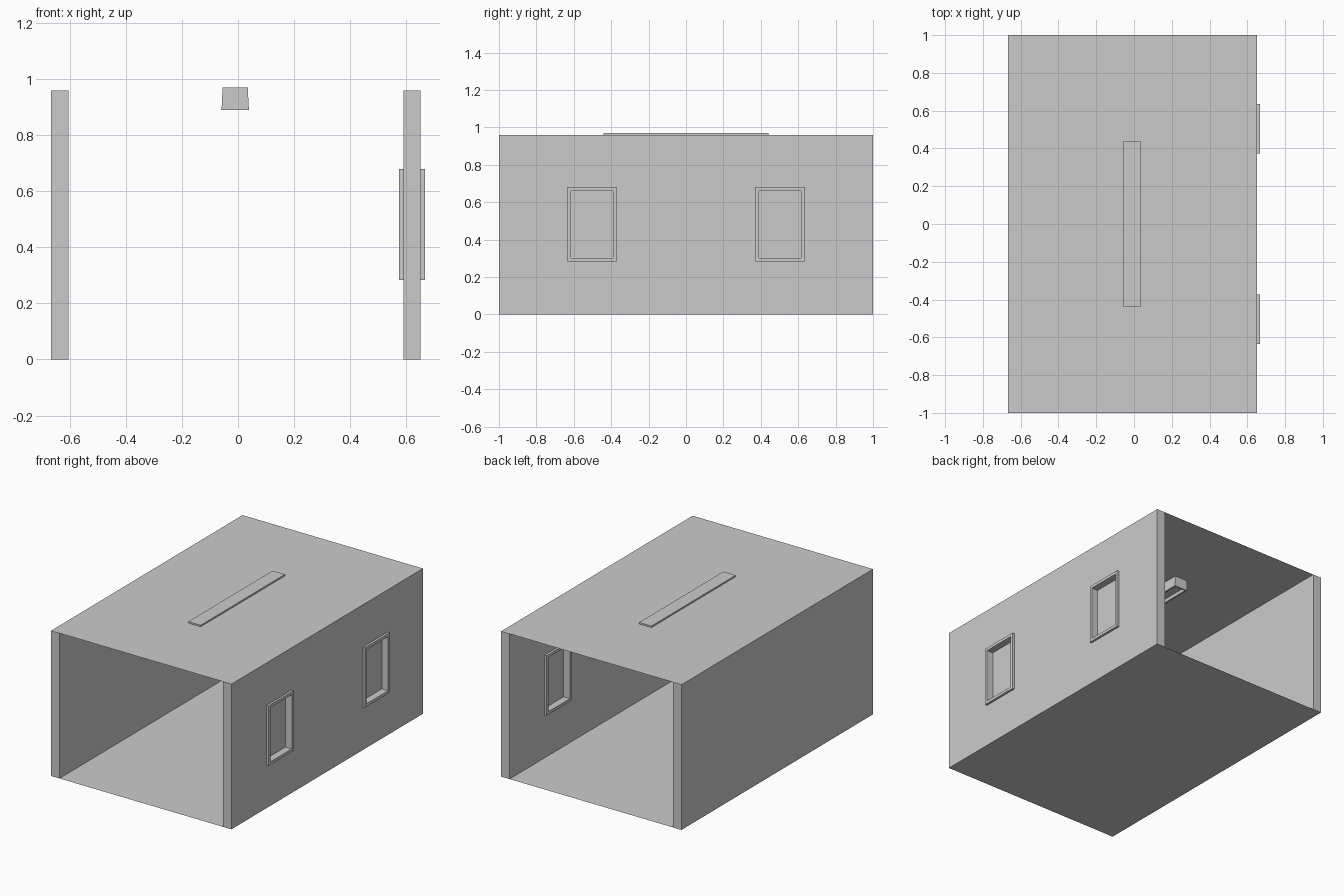
import bpy, bmesh

if "Cube" in bpy.data.objects:
    bpy.data.objects.remove(bpy.data.objects["Cube"])

WALL_H = 0.96
X0, X1 = -0.667, 0.652          # outer faces of the walls
THICK = 0.062
WIN_Y, WIN_Z = 0.503, 0.482     # window centre (mirrored in y)
PANE_X = 0.621


def make(name, bm):
    bmesh.ops.recalc_face_normals(bm, faces=bm.faces)
    mesh = bpy.data.meshes.new(name)
    bm.to_mesh(mesh)
    bm.free()
    ob = bpy.data.objects.new(name, mesh)
    bpy.context.collection.objects.link(ob)
    return ob


def box(name, lo, hi):
    bm = bmesh.new()
    bmesh.ops.create_cube(bm, size=1)
    for v in bm.verts:
        v.co = [(a + b) / 2 + c * (b - a) for a, b, c in zip(lo, hi, v.co)]
    return make(name, bm)


def sheet(name, points):
    bm = bmesh.new()
    bm.faces.new([bm.verts.new(p) for p in points])
    return make(name, bm)


def rect(x, y, z, hy, hz):
    return [(x, y - hy, z - hz), (x, y + hy, z - hz),
            (x, y + hy, z + hz), (x, y - hy, z + hz)]


def window_frame(name, y):
    # Four loops swept around the opening make a rectangular ring
    bm = bmesh.new()
    loops = [[bm.verts.new(p) for p in rect(x, y, WIN_Z, hy, hz)]
             for x, hy, hz in ((0.667, 0.131, 0.198), (0.667, 0.112, 0.179),
                               (0.575, 0.112, 0.179), (0.575, 0.131, 0.198))]
    for i in range(4):
        a, b = loops[i], loops[(i + 1) % 4]
        for j in range(4):
            k = (j + 1) % 4
            bm.faces.new((a[j], a[k], b[k], b[j]))
    return make(name, bm)


def prism(name, profile, y0, y1):
    # Extrude an x-z profile along y
    bm = bmesh.new()
    face = bm.faces.new([bm.verts.new((x, y0, z)) for x, z in profile])
    ext = bmesh.ops.extrude_face_region(bm, geom=[face], use_keep_orig=True)
    for v in ext["geom"]:
        if isinstance(v, bmesh.types.BMVert):
            v.co.y = y1
    return make(name, bm)


# Floor and ceiling are single sheets
for name, z in (("floor", 0), ("ceiling", WALL_H)):
    sheet(name, [(X0, -1, z), (X1, -1, z), (X1, 1, z), (X0, 1, z)])

# Side walls
box("left_wall", (X0, -1, 0), (X0 + THICK, 1, WALL_H))
right_wall = box("right_wall", (X1 - THICK, -1, 0), (X1, 1, WALL_H))

# Windows: opening, frame and pane
for side, s in (("front", -1), ("back", 1)):
    y = s * WIN_Y
    cutter = box(side + "_window_cutter", (0.5, y - 0.121, WIN_Z - 0.188),
                 (0.75, y + 0.121, WIN_Z + 0.188))
    cutter.hide_render = True
    cutter.hide_set(True)
    cut = right_wall.modifiers.new(side + "_opening", 'BOOLEAN')
    cut.operation = 'DIFFERENCE'
    cut.solver = 'EXACT'
    cut.object = cutter
    window_frame(side + "_window_frame", y)
    sheet(side + "_window_pane", rect(PANE_X, y, WIN_Z, 0.113, 0.18))

# Ceiling light: channel housing with recessed underside, closed by end caps
CX = -0.01
outer = [(-0.05, 0.89), (-0.048, 0.905), (-0.045, 0.97),
         (0.045, 0.97), (0.048, 0.905), (0.05, 0.89)]
recess = [(0.038, 0.89), (0.034, 0.91), (-0.034, 0.91), (-0.038, 0.89)]
prism("light_housing", [(CX + x, z) for x, z in outer + recess], -0.432, 0.432)
for side, s in (("front", -1), ("back", 1)):
    prism("light_%s_cap" % side, [(CX + x, z) for x, z in outer],
          s * 0.432, s * 0.44)
